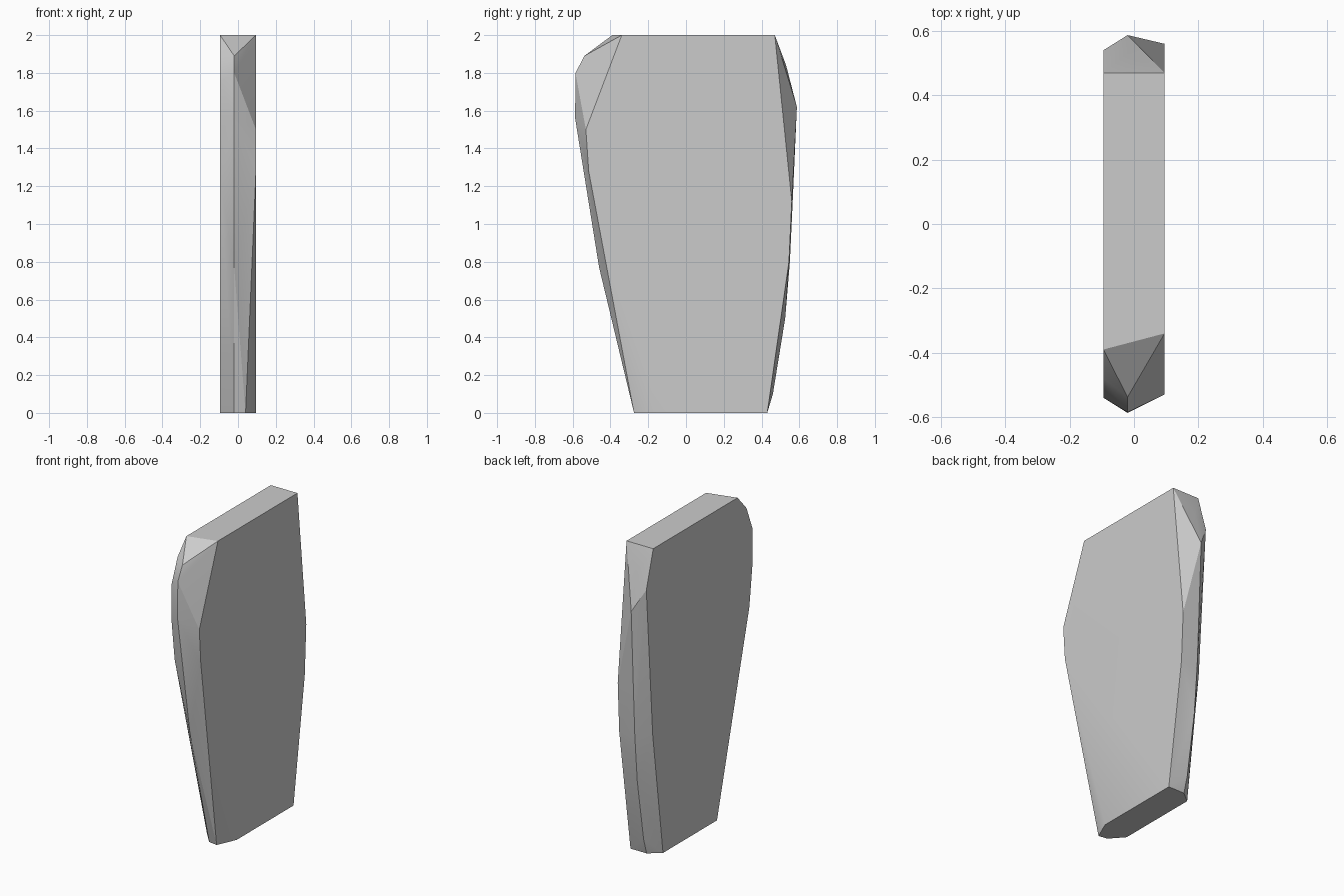
import bpy, bmesh, math

if "Cube" in bpy.data.objects:
    bpy.data.objects.remove(bpy.data.objects["Cube"])

# Faceted slab: outlines (y, z) of the two flat faces and the ridge between them
half = 0.095
right_face = [(-0.15, 0), (-0.515, 1.28), (-0.53, 1.5), (-0.34, 2),
              (0.47, 2), (0.56, 1.12), (0.545, 0.8), (0.43, 0)]
left_face = [(-0.18, 0), (-0.51, 1.25), (-0.54, 1.5), (-0.54, 1.75), (-0.48, 1.9),
             (-0.39, 2), (0.47, 2), (0.54, 1.76), (0.475, 0.8), (0.37, 0)]
ridge = [(-0.265, 0), (-0.46, 0.77), (-0.587, 1.56), (-0.585, 1.8), (-0.538, 1.89),
         (0.53, 1.84), (0.587, 1.62), (0.564, 1.1), (0.55, 0.8), (0.525, 0.5),
         (0.46, 0.1), (0.43, 0)]

points = [(half, y, z) for y, z in right_face]
points += [(-half, y, z) for y, z in left_face]
points += [(-0.02, y, z) for y, z in ridge]
points.append((0.04, -0.275, 0))  # chipped lower front corner

# Wrap the outlines into one solid
bm = bmesh.new()
for p in points:
    bm.verts.new(p)
hull = bmesh.ops.convex_hull(bm, input=bm.verts[:])
junk = {v for v in hull["geom_interior"] + hull["geom_unused"]
        if isinstance(v, bmesh.types.BMVert)}
bmesh.ops.delete(bm, geom=list(junk), context='VERTS')
bmesh.ops.dissolve_limit(bm, angle_limit=math.radians(0.5),
                         verts=bm.verts[:], edges=bm.edges[:])
bmesh.ops.recalc_face_normals(bm, faces=bm.faces[:])
mesh = bpy.data.meshes.new("stone_slab")
bm.to_mesh(mesh)
bm.free()

slab = bpy.data.objects.new("stone_slab", mesh)
bpy.context.collection.objects.link(slab)
bpy.context.view_layer.objects.active = slab
slab.select_set(True)
bpy.ops.object.shade_smooth_by_angle(angle=math.radians(25))
